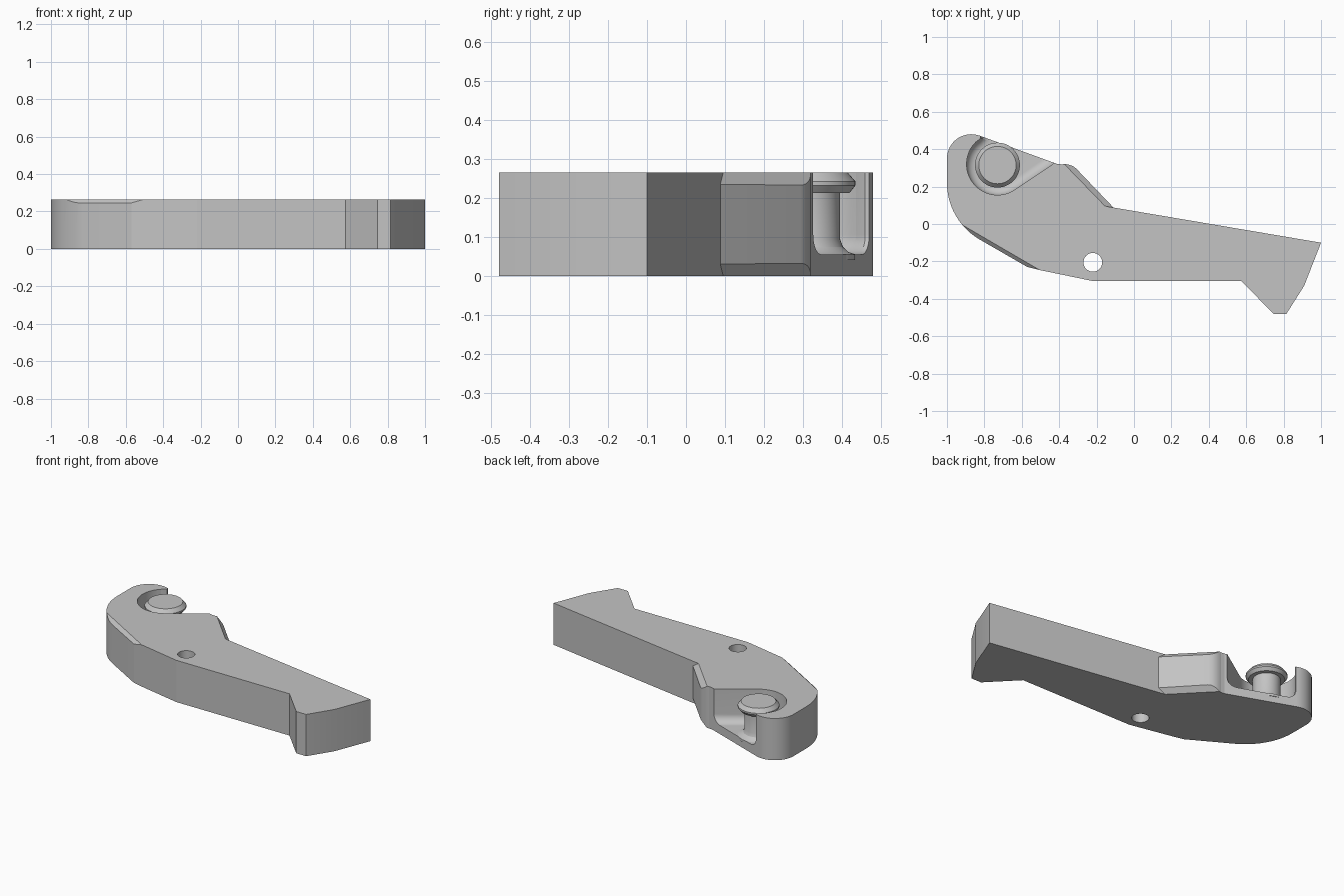
import bpy
import bmesh
from math import cos, sin, radians, tau
from mathutils import Vector

if "Cube" in bpy.data.objects:
    bpy.data.objects.remove(bpy.data.objects["Cube"], do_unlink=True)

TOP = 0.265
PIN = (-0.73, 0.315)

grey = bpy.data.materials.new("plain grey")
grey.use_nodes = True
colour = (0.55, 0.55, 0.55, 1)
grey.diffuse_color = colour
grey.node_tree.nodes["Principled BSDF"].inputs["Base Color"].default_value = colour


def arc(cx, cy, r, start, end, steps):
    angles = [radians(start + (end - start) * i / steps) for i in range(steps + 1)]
    return [(cx + r * cos(a), cy + r * sin(a)) for a in angles]


def finish(name, bm):
    bmesh.ops.recalc_face_normals(bm, faces=bm.faces)
    mesh = bpy.data.meshes.new(name)
    bm.to_mesh(mesh)
    bm.free()
    mesh.materials.append(grey)
    obj = bpy.data.objects.new(name, mesh)
    bpy.context.collection.objects.link(obj)
    return obj


def extrude(name, points, low, high, fillet=0):
    bm = bmesh.new()
    base = bm.faces.new([bm.verts.new((x, y, low)) for x, y in points])
    rim = list(base.edges)
    new = bmesh.ops.extrude_face_region(bm, geom=[base], use_keep_orig=True)["geom"]
    for v in new:
        if isinstance(v, bmesh.types.BMVert):
            v.co.z = high
    bmesh.ops.recalc_face_normals(bm, faces=bm.faces)
    if fillet:
        bmesh.ops.bevel(bm, geom=rim, offset=fillet, segments=10,
                        profile=0.5, affect='EDGES')
    return finish(name, bm)


def wedge(name, start, end, inward, z, rise):
    """Chamfer cutter: slopes from the wall line at z towards the inside."""
    bm = bmesh.new()
    step = Vector((*inward, rise))
    for p in (start, end):
        edge = Vector((*p, z))
        low, high = edge - step, edge + 2 * step
        for co in (low, high, (low.x, low.y, high.z)):
            bm.verts.new(co)
    bmesh.ops.convex_hull(bm, input=bm.verts)
    return finish(name, bm)


def activate(obj):
    bpy.ops.object.select_all(action='DESELECT')
    obj.select_set(True)
    bpy.context.view_layer.objects.active = obj


def cut(obj, cutter):
    cutter.hide_render = True
    activate(obj)
    mod = obj.modifiers.new("cut", 'BOOLEAN')
    mod.operation = 'DIFFERENCE'
    mod.solver = 'EXACT'
    mod.object = cutter
    bpy.ops.object.modifier_apply(modifier=mod.name)
    bpy.data.objects.remove(cutter, do_unlink=True)


# Lever body
outline = [(1, -0.1), (-0.11, 0.088)]
outline += arc(-0.37, 0.23, 0.09, 45, 100, 8)
outline += [(-0.41, 0.321)]
outline += arc(-0.87, 0.35, 0.13, 70, 180, 16)
outline += arc(-0.65, 0.22, 0.35, 180, 240, 12)
outline += [(-0.57, -0.23), (-0.51, -0.245), (-0.22, -0.305), (0.575, -0.305),
            (0.745, -0.48), (0.815, -0.48), (0.91, -0.33)]
body = extrude("lever_body", outline, 0, TOP)

# Hooked pocket with a filleted floor, open to the back
pocket = [(-0.825, 0.7), (-0.82, 0.475), (-0.82, 0.46), (-0.833, 0.447)]
pocket += arc(-0.73, 0.32, 0.165, 135, 304, 24)
pocket += [(-0.3, 0.411), (-0.3, 0.7)]
cut(body, extrude("pocket_cutter", pocket, 0.055, 0.4, 0.05))

# Pivot hole
cut(body, extrude("hole_cutter", arc(-0.22, -0.205, 0.05, 0, 352.5, 47), -0.1, 0.4))

# Chamfers above and below the sloping back wall
for z, rise in ((TOP - 0.03, 0.03), (0.03, -0.03)):
    cut(body, wedge("back_chamfer_cutter", (-0.11, 0.088), (-0.42, 0.408),
                    (-0.045, 0.0076), z, rise))

# Chamfer on the front left upper edge
cut(body, wedge("front_chamfer_cutter", (-0.4, -0.33), (-1.1, 0.078),
                (0.01, 0.0173), TOP - 0.02, 0.02))

# Pin with flared foot and bevelled head
profile = [(0, 0.04), (0.12, 0.04), (0.12, 0.055), (0.102, 0.061), (0.088, 0.074),
           (0.08, 0.095), (0.08, 0.213), (0.105, 0.213), (0.12, 0.232),
           (0.12, 0.242), (0.1, TOP), (0, TOP)]
bm = bmesh.new()
verts = [bm.verts.new((PIN[0] + r, PIN[1], z)) for r, z in profile]
edges = [bm.edges.new(pair) for pair in zip(verts, verts[1:])]
bmesh.ops.spin(bm, geom=verts + edges, cent=(*PIN, 0), axis=(0, 0, 1),
               angle=tau, steps=48)
bmesh.ops.remove_doubles(bm, verts=bm.verts, dist=0.0001)
pin = finish("pin", bm)

for obj, angle in ((body, 11), (pin, 25)):
    activate(obj)
    bpy.ops.object.shade_smooth_by_angle(angle=radians(angle))
